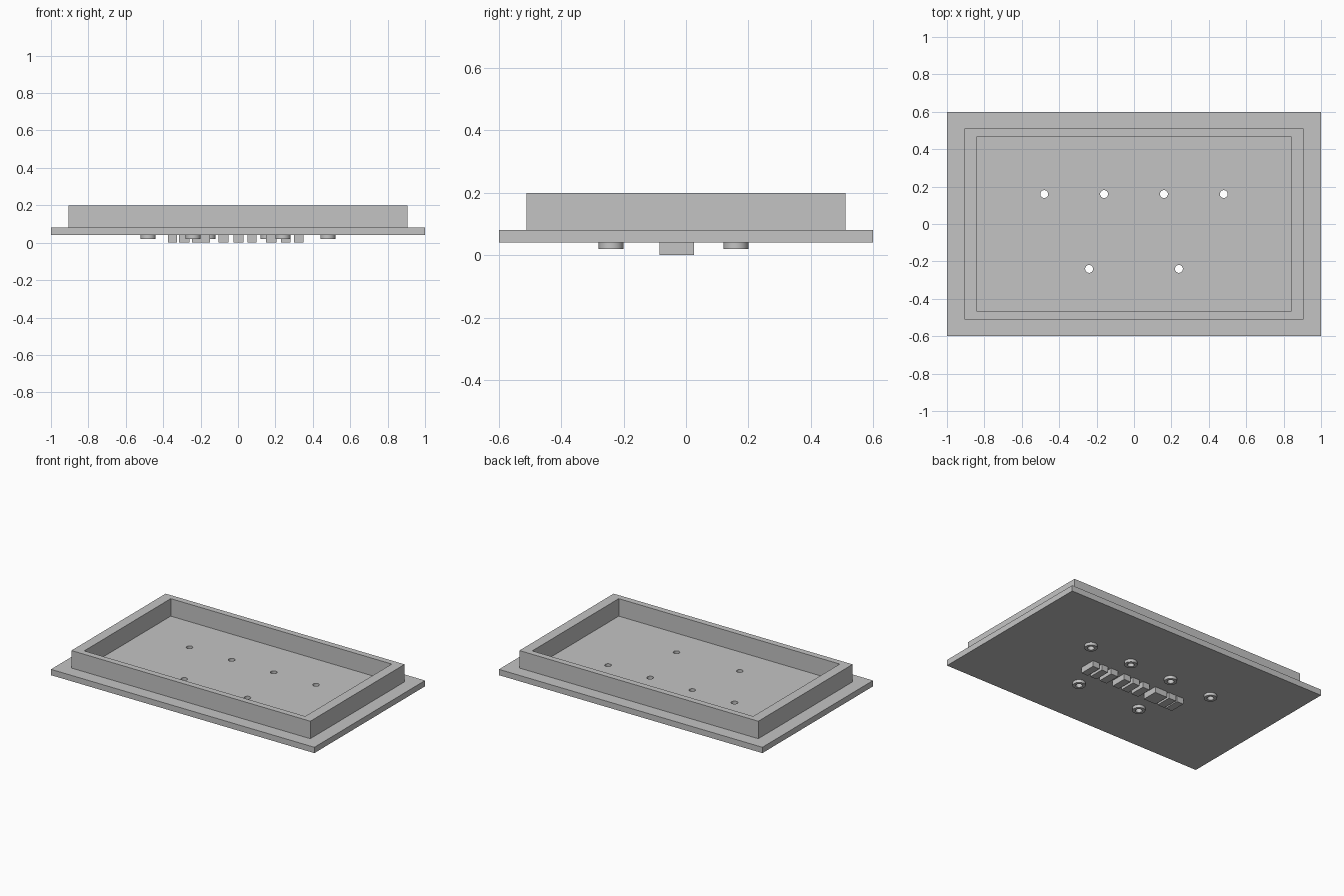
import bpy
import bmesh
from mathutils import Matrix, Vector

if "Cube" in bpy.data.objects:
    bpy.data.objects.remove(bpy.data.objects["Cube"], do_unlink=True)

# One plain grey for the whole tray
grey = bpy.data.materials.new("plain_grey")
grey.use_nodes = True
grey.diffuse_color = (0.55, 0.55, 0.55, 1)
grey.node_tree.nodes["Principled BSDF"].inputs["Base Color"].default_value = grey.diffuse_color

PLATE_BOTTOM, PLATE_TOP, RIM_TOP = 0.04, 0.08, 0.2
HOLES = [(x, 0.16) for x in (-0.48, -0.16, 0.16, 0.48)] + [(-0.24, -0.24), (0.24, -0.24)]


def finish(name, bm):
    mesh = bpy.data.meshes.new(name)
    bm.to_mesh(mesh)
    bm.free()
    mesh.materials.append(grey)
    obj = bpy.data.objects.new(name, mesh)
    bpy.context.collection.objects.link(obj)
    return obj


def add_box(bm, x0, x1, y0, y1, z0, z1):
    centre = Vector((x0 + x1, y0 + y1, z0 + z1)) / 2
    size = Matrix.Diagonal((x1 - x0, y1 - y0, z1 - z0, 1))
    bmesh.ops.create_cube(bm, size=1, matrix=Matrix.Translation(centre) @ size)


def box(name, half_x, half_y, z0, z1):
    bm = bmesh.new()
    add_box(bm, -half_x, half_x, -half_y, half_y, z0, z1)
    return finish(name, bm)


def cylinders(name, points, radius, z0, z1):
    bm = bmesh.new()
    for x, y in points:
        bmesh.ops.create_cone(bm, cap_ends=True, segments=32, radius1=radius, radius2=radius,
                              depth=z1 - z0, matrix=Matrix.Translation((x, y, (z0 + z1) / 2)))
    return finish(name, bm)


def cut(obj, cutter):
    mod = obj.modifiers.new("cut", "BOOLEAN")
    mod.operation = "DIFFERENCE"
    mod.solver = "EXACT"
    mod.object = cutter
    bpy.context.view_layer.objects.active = obj
    bpy.ops.object.modifier_apply(modifier=mod.name)


def smooth(obj):
    bpy.ops.object.select_all(action="DESELECT")
    obj.select_set(True)
    bpy.context.view_layer.objects.active = obj
    bpy.ops.object.shade_smooth_by_angle()


# Base plate, and the screw bosses beneath it, bored through together
base_plate = box("base_plate", 1, 0.6, PLATE_BOTTOM, PLATE_TOP)
bosses = cylinders("screw_bosses", HOLES, 0.04, 0.02, PLATE_BOTTOM)
drill = cylinders("drill_cutter", HOLES, 0.021, -0.1, 0.3)
for part in (base_plate, bosses):
    cut(part, drill)
    smooth(part)

# Raised wall around the tray
rim = box("raised_rim", 0.907, 0.511, PLATE_TOP, RIM_TOP)
hollow = box("rim_cutter", 0.839, 0.469, 0, 0.3)
cut(rim, hollow)

for cutter in (drill, hollow):
    bpy.data.objects.remove(cutter, do_unlink=True)

# Row of plain raised pads under the plate
bm = bmesh.new()
for x0, x1 in ((-0.375, -0.325), (-0.315, -0.26), (-0.245, -0.15), (-0.105, -0.05), (-0.025, 0.03),
               (0.05, 0.1), (0.15, 0.205), (0.23, 0.28), (0.3, 0.35)):
    add_box(bm, x0, x1, -0.085, 0.025, 0, PLATE_BOTTOM)
finish("underside_pads", bm)
